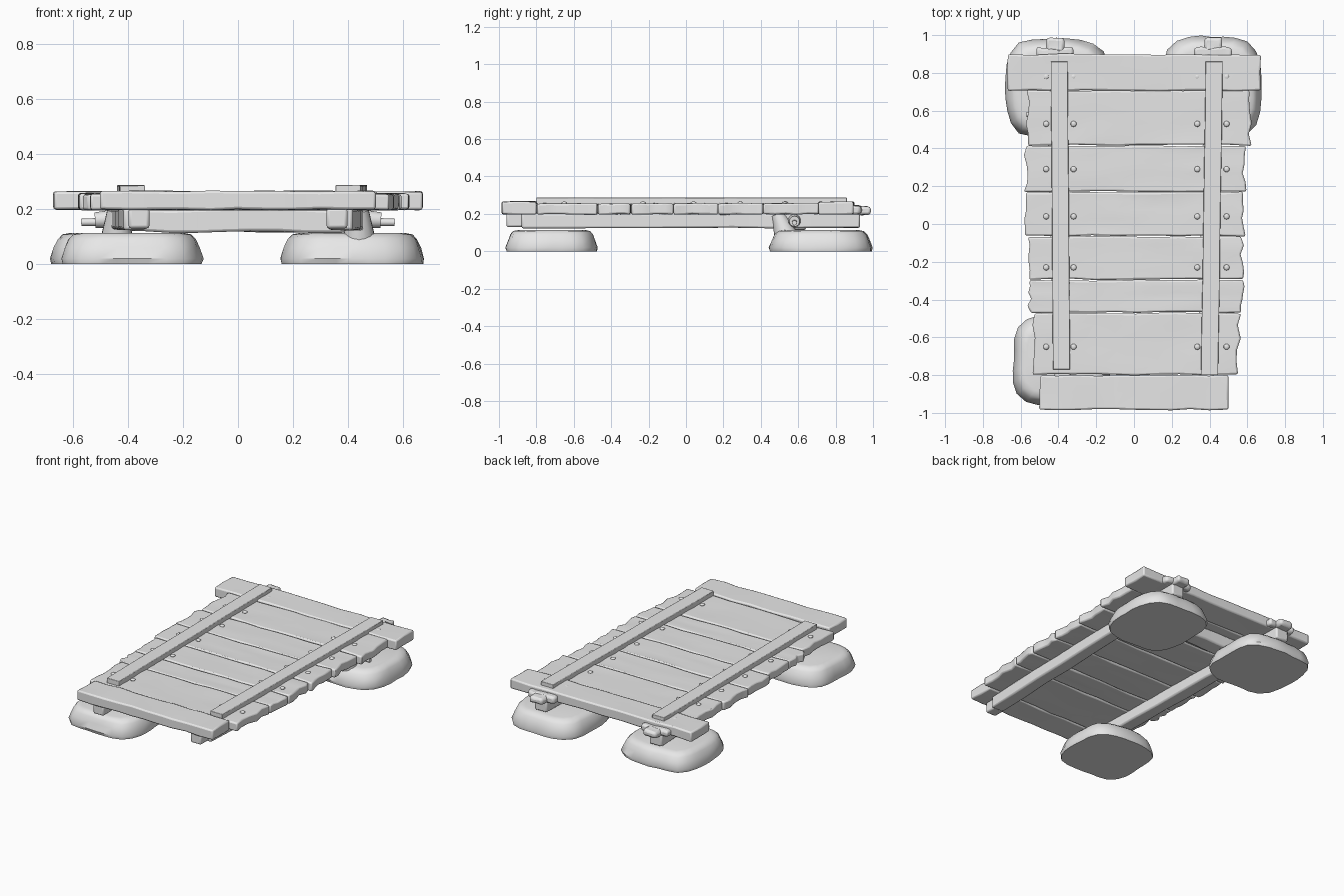
import bpy, bmesh, math, random
from mathutils import Vector

random.seed(4)
if "Cube" in bpy.data.objects:
    bpy.data.objects.remove(bpy.data.objects["Cube"], do_unlink=True)

grey = bpy.data.materials.new("weathered grey")
grey.use_nodes = True
grey.diffuse_color = (0.8, 0.8, 0.8, 1)
grey.node_tree.nodes["Principled BSDF"].inputs["Base Color"].default_value = (0.8, 0.8, 0.8, 1)


def finish(name, bm, bevel=0.0):
    bmesh.ops.recalc_face_normals(bm, faces=bm.faces)
    mesh = bpy.data.meshes.new(name)
    bm.to_mesh(mesh)
    bm.free()
    mesh.materials.append(grey)
    obj = bpy.data.objects.new(name, mesh)
    bpy.context.collection.objects.link(obj)
    if bevel:
        mod = obj.modifiers.new("worn_edges", "BEVEL")
        mod.width, mod.segments, mod.limit_method = bevel, 2, "ANGLE"
        mod.angle_limit = math.radians(40)
    bpy.ops.object.select_all(action="DESELECT")
    obj.select_set(True)
    bpy.context.view_layer.objects.active = obj
    bpy.ops.object.shade_smooth_by_angle(angle=math.radians(40))
    return obj


def block(name, low, high, cuts=(0, 0), wobble=(0, 0, 0), bevel=0.01, skew=0.0):
    """Hewn box, cut along x and y, roughened and leaned in x along its length."""
    low, high = Vector(low), Vector(high)
    size, mid = high - low, (high + low) / 2
    bm = bmesh.new()
    bmesh.ops.create_cube(bm, size=1)
    for axis, count in enumerate(cuts):
        normal = Vector((axis == 0, axis == 1, 0))
        for i in range(count):
            bmesh.ops.bisect_plane(bm, geom=bm.verts[:] + bm.edges[:] + bm.faces[:],
                                   plane_co=normal * ((i + 1) / (count + 1) - 0.5),
                                   plane_no=normal)
    drift = {}
    for v in bm.verts:
        # Top and bottom share the same sideways wobble
        key = (round(v.co.x, 3), round(v.co.y, 3))
        if key not in drift:
            drift[key] = [random.uniform(-w, w) for w in wobble[:2]]
        lean = skew * v.co.y
        v.co = Vector(a * b for a, b in zip(v.co, size)) + mid
        v.co.x += drift[key][0] + lean
        v.co.y += drift[key][1]
        v.co.z += random.uniform(-wobble[2], wobble[2])
    return finish(name, bm, bevel)


def stone(name, x0, x1, y0, y1):
    """Rounded, irregular foundation stone narrowing toward its top."""
    bm = bmesh.new()
    count = 28
    radii = [random.uniform(0.94, 1.0) for _ in range(count)]
    rings = []
    for z, scale in ((0, 0.98), (0.02, 1), (0.06, 0.95), (0.09, 0.9), (0.108, 0.83), (0.114, 0.72)):
        ring = []
        for i in range(count):
            a = math.tau * i / count
            c, s = math.cos(a), math.sin(a)
            square = (abs(c) ** 3.6 + abs(s) ** 3.6) ** (-1 / 3.6)
            r = square * (radii[i] + radii[i - 1]) / 2 * scale + random.uniform(-0.01, 0.01)
            ring.append(bm.verts.new(((x0 + x1) / 2 + c * r * (x1 - x0) / 2,
                                      (y0 + y1) / 2 + s * r * (y1 - y0) / 2, z)))
        rings.append(ring)
    for a, b in zip(rings, rings[1:]):
        for i in range(count):
            j = (i + 1) % count
            bm.faces.new((a[i], a[j], b[j], b[i]))
    bm.faces.new(rings[0])
    bm.faces.new(rings[-1])
    return finish(name, bm)


def round_part(name, start, end, r0, r1, sides=14):
    """Tapered round bar between two points."""
    start, end = Vector(start), Vector(end)
    axis = end - start
    bm = bmesh.new()
    bmesh.ops.create_cone(bm, cap_ends=True, segments=sides, radius1=r0, radius2=r1,
                          depth=axis.length)
    turn = axis.to_track_quat("Z", "Y").to_matrix()
    for v in bm.verts:
        v.co = turn @ v.co + (start + end) / 2
    return finish(name, bm)


# Foundation stones
stone("front_right_stone", -0.65, -0.12, -0.97, -0.47)
stone("back_right_stone", -0.69, -0.13, 0.45, 0.99)
stone("back_left_stone", 0.15, 0.68, 0.44, 1.0)

# Deck planks: left end, right end, front edge, back edge, top height
planks = [
    (-0.5, 0.5, -0.985, -0.8, 0.266),
    (-0.53, 0.555, -0.8, -0.47, 0.256),
    (-0.555, 0.575, -0.47, -0.295, 0.254),
    (-0.56, 0.575, -0.295, -0.065, 0.256),
    (-0.572, 0.58, -0.065, 0.17, 0.257),
    (-0.575, 0.585, 0.17, 0.415, 0.256),
    (-0.565, 0.615, 0.415, 0.71, 0.258),
    (-0.67, 0.67, 0.705, 0.9, 0.264),
]
for x0, x1, y0, y1, top in planks:
    end_plank = top > 0.26
    block("end_plank" if end_plank else "deck_plank", (x0, y0 + 0.002, 0.198), (x1, y1 - 0.002, top),
          cuts=(9, 1 if end_plank else 4), wobble=(0.005 if end_plank else 0.012, 0.004, 0.003),
          bevel=0.009)

# Long straps on the deck and bearers beneath it
block("right_strap", (-0.435, -0.77, 0.252), (-0.345, 0.86, 0.287), cuts=(0, 6),
      wobble=(0.001, 0, 0.001), bevel=0.003, skew=-0.012)
block("left_strap", (0.367, -0.8, 0.252), (0.458, 0.86, 0.287), cuts=(0, 6),
      wobble=(0.001, 0, 0.001), bevel=0.003, skew=0.025)
for side, word in ((-1, "right"), (1, "left")):
    centre = side * 0.4
    block(word + "_bearer", (centre - 0.045, -0.88, 0.125), (centre + 0.045, 0.93, 0.205),
          cuts=(0, 7), wobble=(0.004, 0, 0.003), skew=side * 0.05)
    # Bearer tip below the front plank
    tip = side * 0.36
    block(word + "_bearer_tip", (tip - 0.038, -0.96, 0.13), (tip + 0.038, -0.86, 0.203))
    # Flared support on the back stone
    round_part(word + "_support", (side * 0.44, 0.53, 0.095), (side * 0.44, 0.49, 0.2), 0.06, 0.035)
    # Peg through the cross beam
    round_part(word + "_peg", (side * 0.4, 0.58, 0.155), (side * 0.57, 0.58, 0.152), 0.018, 0.013)
    round_part(word + "_peg_collar", (side * 0.44, 0.58, 0.165), (side * 0.52, 0.58, 0.16), 0.036, 0.028)
    # Bound strap end hanging behind the deck
    knot = side * 0.42
    block(word + "_binding", (knot - 0.1, 0.88, 0.2), (knot + 0.1, 0.935, 0.243),
          cuts=(4, 0), wobble=(0.005, 0.008, 0.005), bevel=0.014)
    block(word + "_binding_knot", (knot - 0.05, 0.91, 0.195), (knot + 0.05, 0.985, 0.24),
          cuts=(2, 1), wobble=(0.005, 0.006, 0.004), bevel=0.015)

# Cross beam between the back bearers
block("cross_beam", (-0.44, 0.53, 0.118), (0.44, 0.64, 0.2), cuts=(8, 0), wobble=(0, 0.004, 0.005))

# Nail heads beside the straps
for y in (-0.65, -0.23, 0.04, 0.29, 0.53, 0.78):
    for x in (-0.465, -0.32, 0.335, 0.49):
        bm = bmesh.new()
        bmesh.ops.create_icosphere(bm, subdivisions=2, radius=0.016)
        for v in bm.verts:
            v.co = Vector((v.co.x + x, v.co.y + y, v.co.z * 0.5 + 0.258))
        finish("nail_head", bm)
